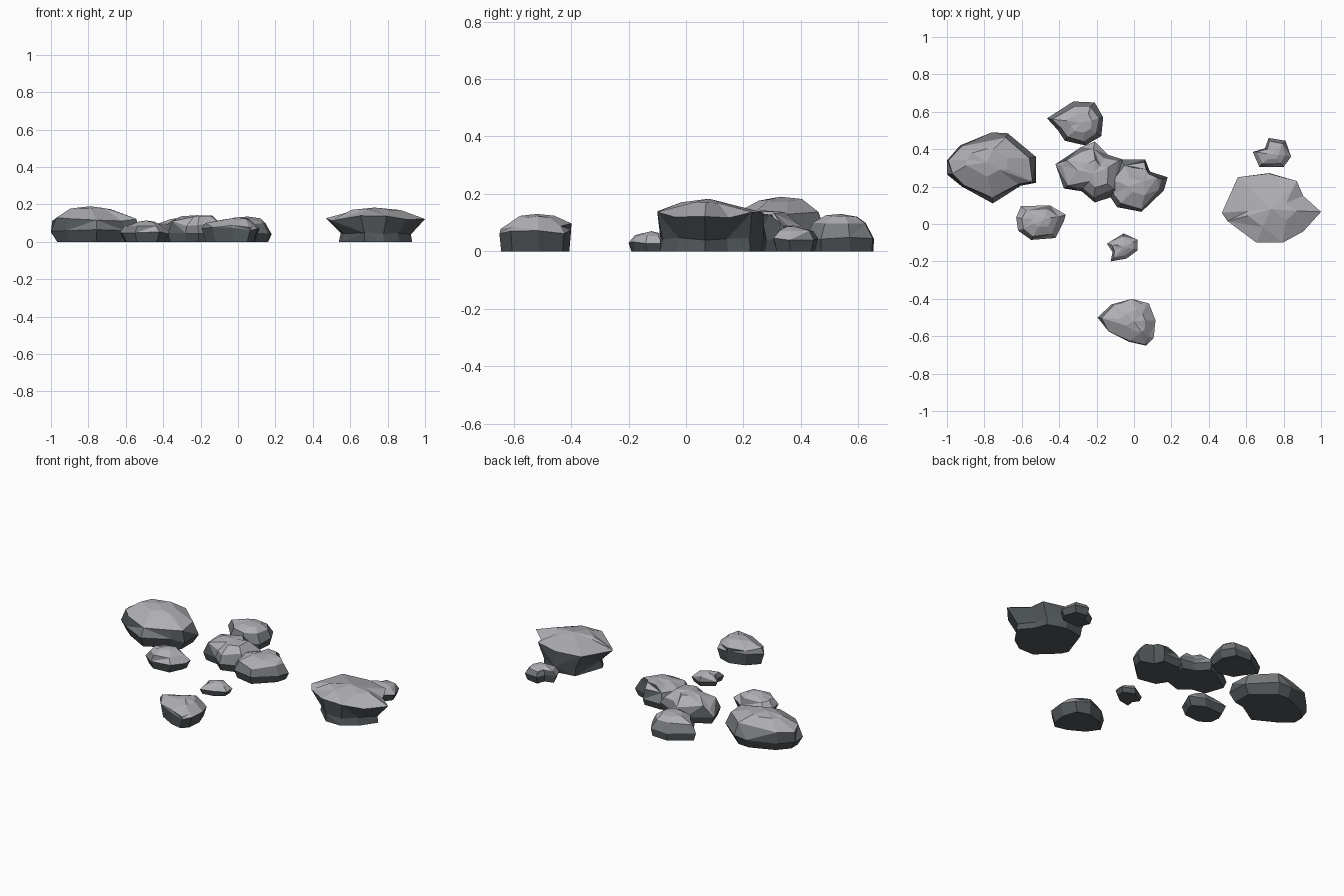
import bpy, bmesh, random
from mathutils import Vector

random.seed(7)


def material(name, rgb):
    m = bpy.data.materials.new(name)
    m.diffuse_color = (*rgb, 1)
    return m


MATS = [material("light_grey_stone", (0.43, 0.43, 0.46)),
        material("mid_grey_stone", (0.19, 0.20, 0.21)),
        material("dark_slate_stone", (0.085, 0.097, 0.105))]


def rock(name, outline, peak, rings):
    """Faceted boulder: scaled copies of a plan outline, closed by a peak."""
    bm = bmesh.new()
    xs, ys = [p[0] for p in outline], [p[1] for p in outline]
    mid = Vector(((min(xs) + max(xs)) / 2, (min(ys) + max(ys)) / 2))
    peak = Vector(peak)
    n = len(outline)
    loops = []
    for sx, sy, z in rings:
        # upper rings drift towards the peak
        t = (z / peak.z) ** 2 if sx < 0.7 and z > 0 else 0
        c = mid.lerp(peak.xy, t)
        loop = []
        for x, y in outline:
            k = 1 if sx > 0.99 or z == 0 else random.uniform(0.9, 1.06)
            low = z < 0.75 * peak.z
            h = z * (random.uniform(0.84, 1.1) if low else random.uniform(0.93, 1.01))
            loop.append(bm.verts.new((c.x + (x - mid.x) * sx * k,
                                      c.y + (y - mid.y) * sy * k, h)))
        loops.append(loop)
    bm.faces.new(loops[0])
    # triangulated bands with alternating diagonals
    for j, (lo, hi) in enumerate(zip(loops, loops[1:])):
        for i in range(n):
            a, b, c, d = lo[i], lo[(i + 1) % n], hi[(i + 1) % n], hi[i]
            tris = ((a, b, c), (a, c, d)) if (i + j) % 2 else ((a, b, d), (b, c, d))
            for t in tris:
                bm.faces.new(t)
    top = bm.verts.new(peak)
    for i in range(n):
        bm.faces.new((loops[-1][i], loops[-1][(i + 1) % n], top))
    bmesh.ops.recalc_face_normals(bm, faces=bm.faces)
    # merge nearly flat facets into larger planes
    bmesh.ops.dissolve_limit(bm, angle_limit=0.14, verts=bm.verts, edges=bm.edges)
    bm.normal_update()
    # pale upward faces, dark flanks
    for f in bm.faces:
        f.material_index = 0 if f.normal.z > 0.55 else 1 if f.normal.z > 0.3 else 2
    me = bpy.data.meshes.new(name)
    bm.to_mesh(me)
    bm.free()
    for m in MATS:
        me.materials.append(m)
    bpy.context.collection.objects.link(bpy.data.objects.new(name, me))


# large boulders
rock("left_boulder",
     [(-1, .34), (-.93, .42), (-.76, .49), (-.675, .485), (-.525, .36), (-.525, .22),
      (-.605, .205), (-.755, .11), (-.92, .2), (-1, .265)],
     (-.79, .33, .19),
     [(.86, .85, 0), (1, 1, .06), (.92, .92, .13), (.45, .42, .182)])
rock("right_boulder",
     [(.47, .06), (.555, .25), (.72, .27), (.87, .23), (.905, .15), (1, .065),
      (.905, -.04), (.795, -.1), (.655, -.1), (.5, .015)],
     (.73, .08, .183),
     [(.74, .95, 0), (.77, .98, .045), (1, 1, .128), (.5, .5, .172)])

# central cluster
rock("middle_rock",
     [(-.42, .32), (-.375, .35), (-.285, .41), (-.21, .44), (-.14, .37), (-.06, .345),
      (-.07, .16), (-.21, .115), (-.28, .175), (-.375, .19)],
     (-.22, .27, .142),
     [(.9, .9, 0), (1, 1, .05), (.84, .84, .1), (.45, .45, .138)])
rock("middle_right_rock",
     [(-.135, .24), (-.07, .345), (.06, .345), (.085, .28), (.18, .25), (.16, .18),
      (.04, .065), (-.09, .09), (-.13, .15)],
     (.05, .23, .135),
     [(.88, .9, 0), (1, 1, .045), (.85, .85, .095), (.5, .5, .128)])
rock("back_rock",
     [(-.465, .565), (-.4, .61), (-.325, .655), (-.21, .65), (-.165, .57),
      (-.175, .47), (-.26, .42), (-.37, .445), (-.41, .505)],
     (-.29, .54, .13),
     [(.9, .98, 0), (1, 1, .045), (.83, .83, .1), (.45, .45, .125)])

# outlying stones
rock("front_rock",
     [(-.195, -.5), (-.12, -.43), (-.01, -.4), (.08, -.425), (.115, -.515),
      (.105, -.61), (.065, -.65), (-.025, -.63), (-.135, -.575)],
     (0, -.52, .13),
     [(.85, .95, 0), (1, 1, .07), (.92, .95, .092), (.45, .48, .123)])
rock("left_stone",
     [(-.63, .035), (-.605, .095), (-.45, .1), (-.365, .05), (-.375, .015),
      (-.42, -.075), (-.55, -.085), (-.62, -.035)],
     (-.49, .02, .114),
     [(.82, .85, 0), (1, 1, .05), (.78, .78, .088), (.38, .38, .11)])
rock("front_pebble",
     [(-.145, -.105), (-.055, -.05), (.02, -.085), (.02, -.14), (-.04, -.185),
      (-.125, -.2), (-.115, -.15)],
     (-.055, -.12, .07),
     [(.85, .87, 0), (1, 1, .032), (.75, .75, .056), (.35, .35, .067)])
rock("right_pebble",
     [(.635, .385), (.7, .405), (.72, .46), (.81, .445), (.84, .36), (.8, .305), (.67, .305)],
     (.74, .375, .09),
     [(.85, .85, 0), (1, 1, .042), (.75, .75, .072), (.35, .35, .087)])
